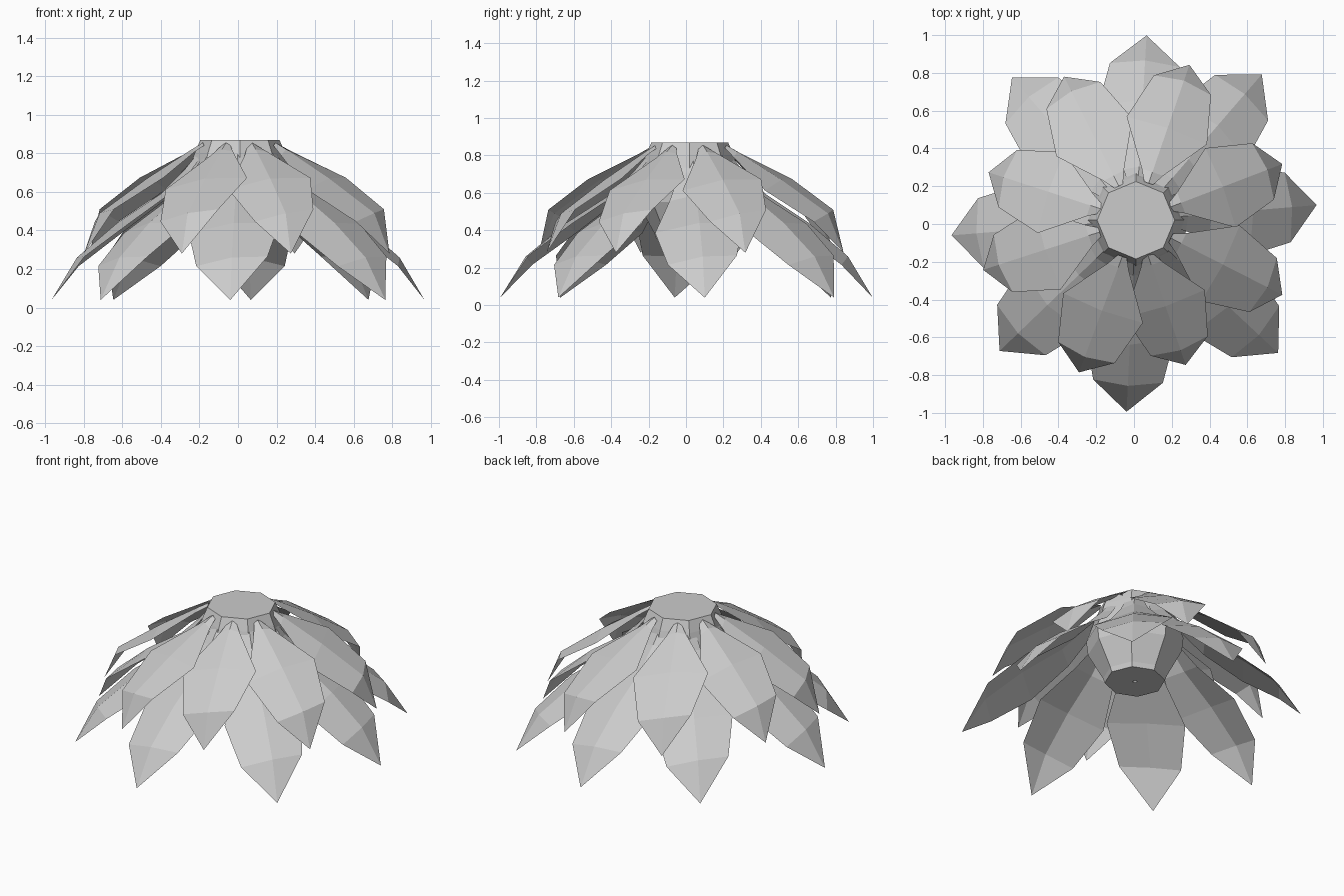
import bpy, bmesh, math
from mathutils import Matrix, Vector

cube = bpy.data.objects.get("Cube")
if cube:
    bpy.data.objects.remove(cube, do_unlink=True)

GREY = (0.6, 0.6, 0.6)
CENTRE = Vector((0.01, 0.02, 0))

mat = bpy.data.materials.new("plain_grey")
mat.use_nodes = True
mat.diffuse_color = (*GREY, 1)
mat.node_tree.nodes["Principled BSDF"].inputs["Base Color"].default_value = (*GREY, 1)


def finish(bm, name):
    bm.normal_update()
    mesh = bpy.data.meshes.new(name)
    bm.to_mesh(mesh)
    bm.free()
    mesh.materials.append(mat)
    obj = bpy.data.objects.new(name, mesh)
    obj.location = CENTRE
    bpy.context.collection.objects.link(obj)
    return obj


def petal(name, stations, tip, angle, reach):
    """Thin rolled petal: each station is (rib r, rib z, edge r, edge z, half width, edge lift)."""
    bm = bmesh.new()
    stretch = reach / tip[0]
    turn = Matrix.Rotation(math.radians(angle), 3, 'Z')

    def vert(r, y, z):
        return bm.verts.new(turn @ Vector((r * stretch, y, z)))

    rows = [(vert(er, -w, ez - lift), vert(rr, 0, rz), vert(er, w, ez + lift))
            for rr, rz, er, ez, w, lift in stations]
    for a, b in zip(rows, rows[1:]):
        for i in (0, 1):
            bm.faces.new((a[i], b[i], b[i + 1], a[i + 1]))
    # pointed end
    point = vert(tip[0], 0, tip[1])
    last = rows[-1]
    for i in (0, 1):
        bm.faces.new((last[i], point, last[i + 1]))
    return finish(bm, name)


# Upper ring of petals, each rolled to overlap the next
upper = [(0.20, 0.855, 0.20, 0.84, 0.025, 0.0),
         (0.26, 0.82, 0.26, 0.80, 0.06, 0.01),
         (0.50, 0.67, 0.485, 0.643, 0.225, 0.03),
         (0.755, 0.49, 0.73, 0.478, 0.16, 0.032)]
upper_layout = [(21, 0.83), (71, 0.87), (116.6, 0.85), (162, 0.82),
                (198, 0.85), (249.5, 0.86), (289, 0.81), (333, 0.87)]
for n, (angle, reach) in enumerate(upper_layout, 1):
    petal(f"upper_petal_{n}", upper, (0.84, 0.28), angle, reach)

# Lower ring of petals
lower = [(0.20, 0.83, 0.19, 0.81, 0.05, 0.0),
         (0.29, 0.72, 0.27, 0.70, 0.08, 0.005),
         (0.42, 0.59, 0.39, 0.57, 0.14, 0.015),
         (0.65, 0.44, 0.61, 0.41, 0.235, 0.025),
         (0.865, 0.26, 0.84, 0.24, 0.185, 0.025)]
lower_layout = [(4.8, 0.96), (49.2, 1.02), (86.7, 0.98), (131, 1.0),
                (184.7, 0.98), (223.8, 1.0), (267.2, 1.015), (317, 1.03)]
for n, (angle, reach) in enumerate(lower_layout, 1):
    petal(f"lower_petal_{n}", lower, (1.0, 0.04), angle, reach)

# Eight-sided hub with flat top and a pinhole in its base
profile = [(0.205, 0.87), (0.235, 0.80), (0.29, 0.64), (0.28, 0.55), (0.19, 0.385),
           (0.18, 0.355), (0.014, 0.355), (0.01, 0.38)]
bm = bmesh.new()
rings = [[bm.verts.new((r * math.cos(k * math.pi / 4), r * math.sin(k * math.pi / 4), z))
          for k in range(8)] for r, z in profile]
for a, b in zip(rings, rings[1:]):
    for k in range(8):
        m = (k + 1) % 8
        bm.faces.new((a[k], b[k], b[m], a[m]))
bm.faces.new(rings[0])
bm.faces.new(rings[-1][::-1])
bmesh.ops.recalc_face_normals(bm, faces=bm.faces)
finish(bm, "hub")
